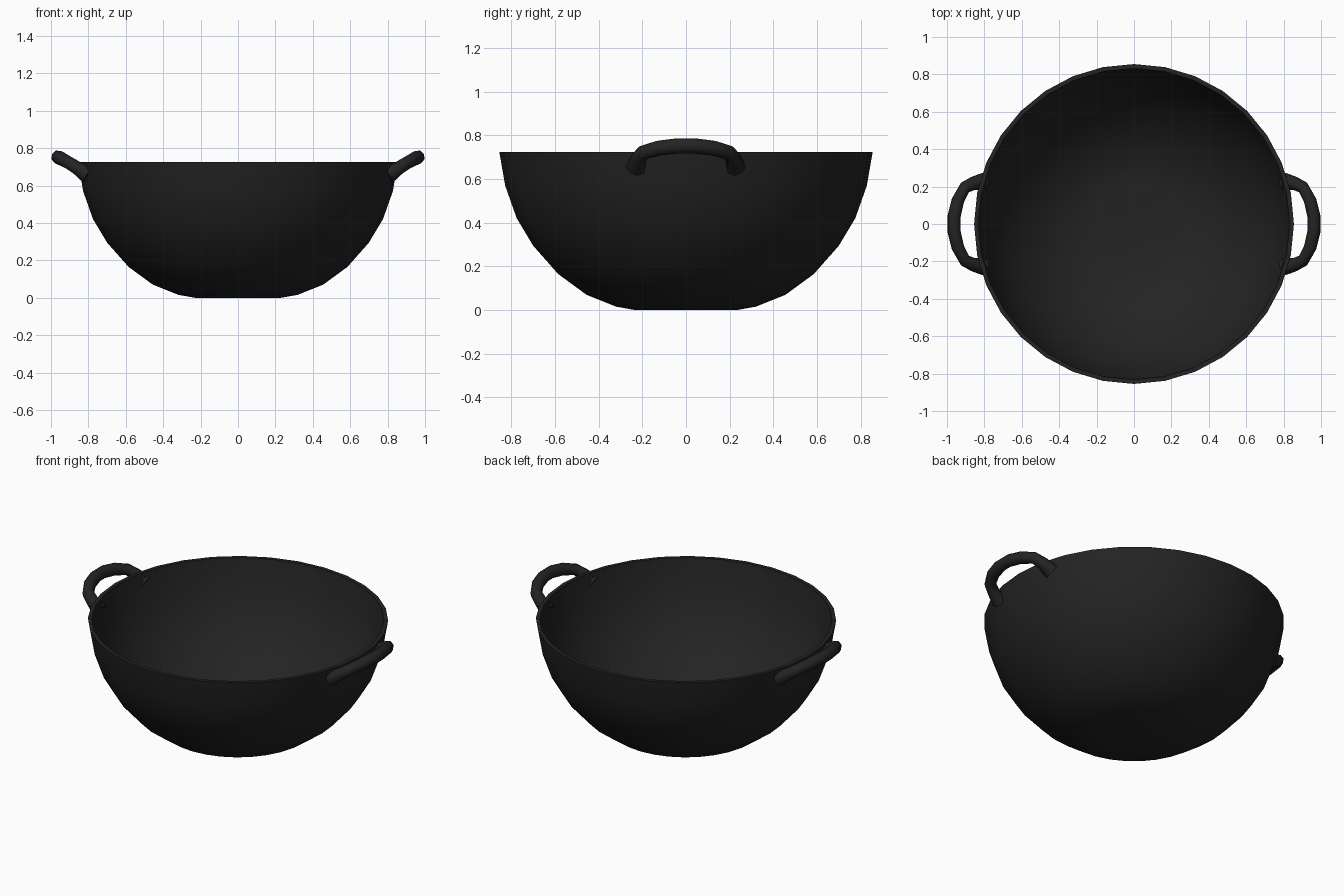
import bpy, bmesh, math

if "Cube" in bpy.data.objects:
    bpy.data.objects.remove(bpy.data.objects["Cube"])

iron = bpy.data.materials.new("black_iron")
iron.diffuse_color = (0.017, 0.017, 0.017, 1)
iron.use_nodes = True
iron.node_tree.nodes["Principled BSDF"].inputs["Base Color"].default_value = iron.diffuse_color


def finish(name, bm):
    mesh = bpy.data.meshes.new(name)
    bmesh.ops.recalc_face_normals(bm, faces=bm.faces)
    bm.to_mesh(mesh)
    bm.free()
    mesh.materials.append(iron)
    obj = bpy.data.objects.new(name, mesh)
    bpy.context.collection.objects.link(obj)
    bpy.ops.object.select_all(action='DESELECT')
    obj.select_set(True)
    bpy.context.view_layer.objects.active = obj
    bpy.ops.object.shade_smooth_by_angle(angle=math.radians(50))
    return obj


# Bowl: outer profile up to the rim, then inner profile back down
outer = [(0.23, 0.0), (0.32, 0.016), (0.455, 0.07), (0.585, 0.165), (0.70, 0.295),
         (0.775, 0.42), (0.828, 0.57), (0.855, 0.725)]
inner = [(0.832, 0.725), (0.805, 0.575), (0.752, 0.43), (0.68, 0.31), (0.57, 0.185),
         (0.445, 0.095), (0.315, 0.042), (0.23, 0.028)]
SEG = 32
bm = bmesh.new()
rings = []
for r, z in outer + inner:
    rings.append([bm.verts.new((r * math.cos(2 * math.pi * i / SEG),
                                r * math.sin(2 * math.pi * i / SEG), z)) for i in range(SEG)])
for a, b in zip(rings, rings[1:]):
    for i in range(SEG):
        j = (i + 1) % SEG
        bm.faces.new((a[i], a[j], b[j], b[i]))
bm.faces.new(rings[0])
bm.faces.new(rings[-1])
finish("bowl", bm)

# Loop handles: tapered tube swept along half a path, mirrored in y
half = [(0.803, 0.228, 0.655, 0.046), (0.86, 0.217, 0.694, 0.036), (0.905, 0.195, 0.722, 0.034),
        (0.942, 0.125, 0.742, 0.036), (0.962, 0.04, 0.752, 0.037)]
path = half + [(x, -y, z, r) for x, y, z, r in reversed(half)]


def handle(name, side):
    cu = bpy.data.curves.new(name + "_path", 'CURVE')
    cu.dimensions = '3D'
    cu.bevel_depth = 1.0
    cu.bevel_resolution = 2
    cu.use_fill_caps = True
    sp = cu.splines.new('POLY')
    sp.points.add(len(path) - 1)
    for p, (x, y, z, r) in zip(sp.points, path):
        p.co = (side * x, y, z, 1)
        p.radius = r
    tmp = bpy.data.objects.new(name + "_path", cu)
    bpy.context.collection.objects.link(tmp)
    mesh = bpy.data.meshes.new_from_object(tmp.evaluated_get(bpy.context.evaluated_depsgraph_get()))
    bpy.data.objects.remove(tmp)
    bm = bmesh.new()
    bm.from_mesh(mesh)
    bmesh.ops.remove_doubles(bm, verts=bm.verts, dist=0.0001)
    finish(name, bm)


handle("right_handle", 1)
handle("left_handle", -1)
